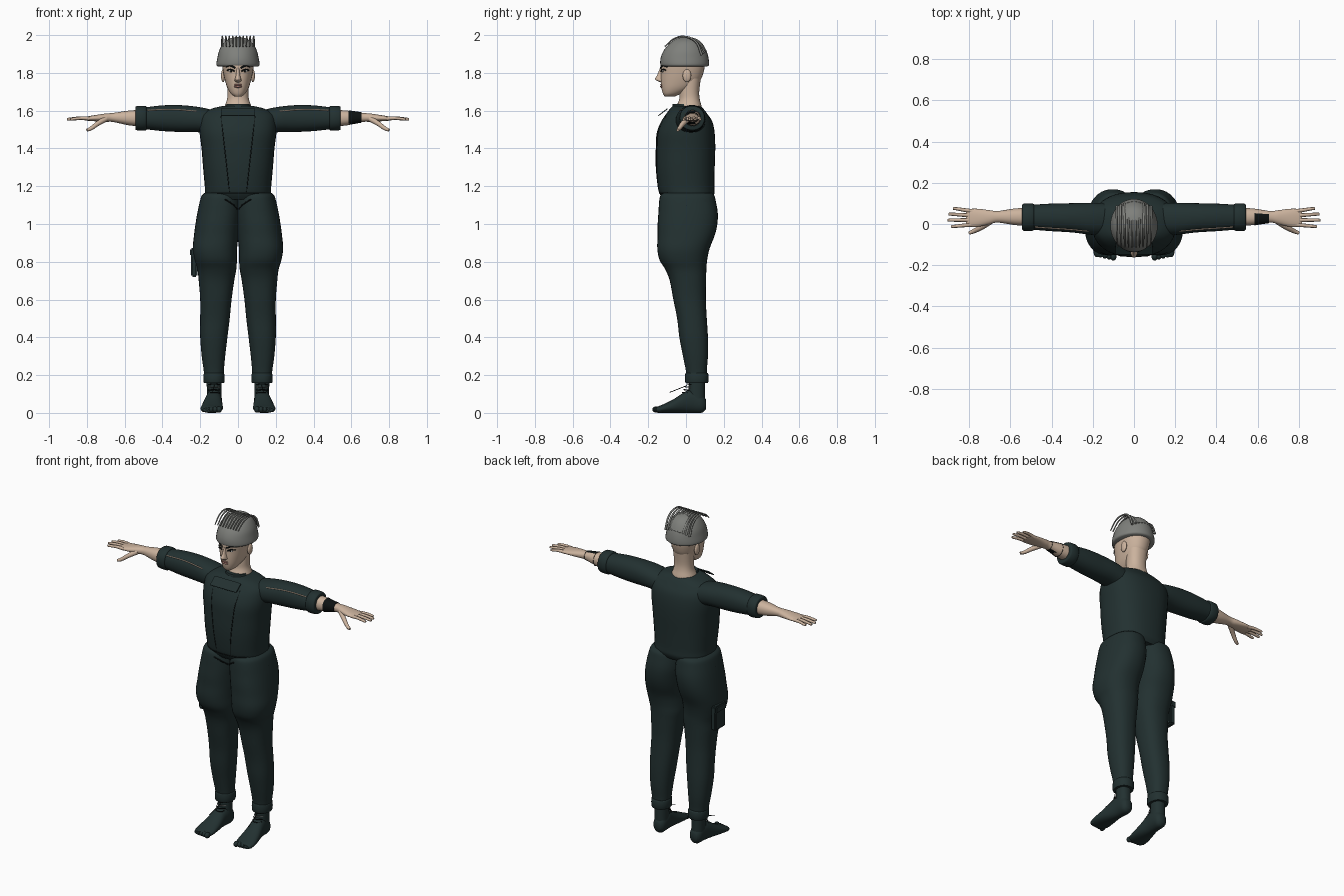
import bpy
import bmesh
from math import cos, sin, pi, copysign
from mathutils import Matrix, Vector

default = bpy.data.objects.get("Cube")
if default:
    bpy.data.objects.remove(default)


def make_material(name, rgb, roughness=0.8):
    mat = bpy.data.materials.new(name)
    mat.use_nodes = True
    colour = (*rgb, 1.0)
    mat.diffuse_color = colour
    shader = mat.node_tree.nodes["Principled BSDF"]
    shader.inputs["Base Color"].default_value = colour
    shader.inputs["Roughness"].default_value = roughness
    return mat


CLOTH = make_material("dark_teal_cloth", (0.016, 0.03, 0.03))
SEAM = make_material("black_seam", (0.004, 0.006, 0.006))
SKIN = make_material("skin", (0.6, 0.45, 0.34))
HAIR = make_material("grey_hair", (0.21, 0.215, 0.2))
LIP = make_material("lip", (0.36, 0.18, 0.15))
WHITE = make_material("eye_white", (0.6, 0.58, 0.55))
LACE = make_material("pale_lace", (0.25, 0.27, 0.26))


def finish(name, bm, mat):
    bmesh.ops.recalc_face_normals(bm, faces=bm.faces)
    mesh = bpy.data.meshes.new(name)
    bm.to_mesh(mesh)
    bm.free()
    mesh.materials.append(mat)
    obj = bpy.data.objects.new(name, mesh)
    bpy.context.collection.objects.link(obj)
    bpy.ops.object.select_all(action="DESELECT")
    bpy.context.view_layer.objects.active = obj
    obj.select_set(True)
    bpy.ops.object.shade_smooth_by_angle(angle=0.9)
    return obj


def smooth_rings(rings, steps):
    """Catmull-Rom interpolation between key rings."""
    keys = [Vector(r) for r in rings]
    out = []
    for i in range(len(keys) - 1):
        a, b = keys[max(i - 1, 0)], keys[i]
        c, d = keys[i + 1], keys[min(i + 2, len(keys) - 1)]
        for k in range(steps):
            t = k / steps
            out.append(0.5 * (2 * b + (c - a) * t + (2 * a - 5 * b + 4 * c - d) * t * t
                              + (3 * b - a - 3 * c + d) * t ** 3))
    return out + [keys[-1]]


def loft(name, axis, rings, mat, side=1, power=2.2, steps=4, segments=32, keep=None):
    """Rings are (position, centre, half width, low, high) along an axis."""
    bm = bmesh.new()
    loops = []
    for t, c, r, lo, hi in smooth_rings(rings, steps):
        loop = []
        for k in range(segments):
            a = 2 * pi * k / segments
            u = c + r * copysign(abs(cos(a)) ** (2 / power), cos(a))
            v = (lo + hi) / 2 + (hi - lo) / 2 * copysign(abs(sin(a)) ** (2 / power), sin(a))
            x, y, z = {"x": (t, u, v), "y": (u, t, v), "z": (u, v, t)}[axis]
            loop.append(bm.verts.new((x * side, y, z)))
        loops.append(loop)
    for a, b in zip(loops, loops[1:]):
        for k in range(segments):
            n = (k + 1) % segments
            bm.faces.new((a[k], a[n], b[n], b[k]))
    bm.faces.new(loops[0])
    bm.faces.new(loops[-1])
    if keep:
        drop = [f for f in bm.faces if not keep(f.calc_center_median())]
        bmesh.ops.delete(bm, geom=drop, context="FACES")
    return finish(name, bm, mat)


def tube(name, points, radius, mat, side=1, tip=1.0):
    """Round cord through points, with a tapering end."""
    curve = bpy.data.curves.new(name, "CURVE")
    curve.dimensions = "3D"
    curve.bevel_depth = radius
    curve.bevel_resolution = 2
    curve.resolution_u = 5
    curve.use_fill_caps = True
    spline = curve.splines.new("BEZIER")
    spline.bezier_points.add(len(points) - 1)
    for i, (p, q) in enumerate(zip(spline.bezier_points, points)):
        p.co = (q[0] * side, q[1], q[2])
        p.handle_left_type = p.handle_right_type = "AUTO"
        p.radius = 1 + (tip - 1) * i / (len(points) - 1)
    temp = bpy.data.objects.new(name + "_path", curve)
    bpy.context.collection.objects.link(temp)
    mesh = temp.to_mesh()
    bm = bmesh.new()
    bm.from_mesh(mesh)
    temp.to_mesh_clear()
    bpy.data.objects.remove(temp)
    return finish(name, bm, mat)


def ball(name, at, size, mat):
    bm = bmesh.new()
    matrix = Matrix.Translation(at) @ Matrix.Diagonal((*size, 1))
    bmesh.ops.create_uvsphere(bm, u_segments=16, v_segments=10, radius=1, matrix=matrix)
    return finish(name, bm, mat)


def box(name, at, size, mat, tilt=0.0, bevel=0.0):
    bm = bmesh.new()
    matrix = Matrix.Translation(at) @ Matrix.Rotation(tilt, 4, "X") @ Matrix.Diagonal((*size, 1))
    bmesh.ops.create_cube(bm, size=1, matrix=matrix)
    if bevel:
        bmesh.ops.bevel(bm, geom=bm.edges[:], offset=bevel, segments=2, affect="EDGES")
    return finish(name, bm, mat)


def front_point(rings, x, z, power=2.2):
    """Point on the front of a vertical loft."""
    for a, b in zip(rings, rings[1:]):
        if a[0] <= z <= b[0]:
            t = (z - a[0]) / (b[0] - a[0])
            _, c, r, lo, hi = Vector(a).lerp(Vector(b), t)
            reach = max(0, 1 - abs((x - c) / r) ** power) ** (1 / power)
            return (x, (lo + hi) / 2 - (hi - lo) / 2 * reach, z)


# Torso, collar and chest details
TORSO = [(1.13, 0, .165, -.12, .135), (1.16, 0, .175, -.14, .15), (1.2, 0, .176, -.15, .15),
         (1.3, 0, .185, -.16, .152), (1.4, 0, .193, -.16, .155), (1.48, 0, .203, -.155, .152),
         (1.54, 0, .203, -.133, .14), (1.58, 0, .19, -.107, .115), (1.61, 0, .14, -.085, .092),
         (1.625, 0, .08, -.07, .075)]
loft("jacket_body", "z", TORSO, CLOTH, power=2.4)
loft("collar", "z", [(1.59, 0, .08, -.085, .075), (1.615, 0, .07, -.075, .068),
                     (1.635, 0, .062, -.07, .06)], CLOTH)
for s in (1, -1):
    path = [front_point(TORSO, s * (.045 + .045 * k / 8), 1.17 + .4 * k / 8, 2.4) for k in range(9)]
    tube("chest_seam", path, .0025, SEAM)
tube("waist_seam", [front_point(TORSO, x / 50, 1.165, 2.4) for x in range(-7, 8)], .003, SEAM)
box("chest_flap", (0, -.122, 1.592), (.18, .062, .005), CLOTH, tilt=.65)

# Trousers, built as two legs meeting at the middle
LEG = [(.17, .127, .05, .004, .112), (.22, .128, .053, 0, .11), (.3, .13, .062, -.016, .116),
       (.4, .128, .072, -.035, .116), (.5, .122, .078, -.047, .11), (.6, .117, .083, -.067, .105),
       (.7, .114, .094, -.086, .106), (.76, .112, .103, -.11, .108), (.81, .118, .112, -.14, .112),
       (.87, .122, .117, -.152, .125), (.94, .115, .118, -.15, .152), (1, .108, .117, -.15, .166),
       (1.06, .1, .115, -.146, .168), (1.12, .094, .108, -.142, .158), (1.15, .092, .1, -.136, .15),
       (1.165, .088, .088, -.12, .135)]
for s in (1, -1):
    loft("trouser_leg", "z", LEG, CLOTH, s, 2.3)
    loft("ankle_cuff", "z", [(.157, .127, .05, .002, .112), (.163, .127, .055, -.004, .118),
                             (.205, .127, .055, -.004, .118), (.212, .127, .05, 0, .112)],
         CLOTH, s, steps=2)
    tube("hip_seam", [(.208, .005, .95), (.213, .005, 1.03), (.203, .005, 1.1)], .004, SEAM, s)
    tube("front_crease", [front_point(LEG, x, z, 2.3) for x, z in
                          ((.005, 1.08), (.035, 1.11), (.07, 1.13))], .004, SEAM, s)
box("thigh_pocket", (-.232, .015, .795), (.036, .1, .15), CLOTH, bevel=.008)
box("pocket_flap", (-.235, .015, .85), (.04, .106, .045), CLOTH, bevel=.008)

# Feet with toes and laces
for s in (1, -1):
    loft("ankle", "z", [(.04, .125, .038, .02, .1), (.1, .126, .038, .012, .1),
                        (.18, .127, .04, .018, .1)], CLOTH, s)
    loft("foot", "y", [(.106, .125, .022, .02, .07), (.085, .125, .037, .001, .1),
                       (.04, .126, .041, 0, .125), (0, .13, .044, 0, .115),
                       (-.06, .135, .054, 0, .076), (-.115, .139, .059, 0, .048),
                       (-.145, .141, .054, 0, .036), (-.16, .141, .046, .004, .028)], CLOTH, s)
    for k in range(5):
        ball("toe", (s * (.1 + .021 * k), -.158 + .005 * k, .018),
             (.015 - .001 * k, .02, .017 - .001 * k), CLOTH)
    for z in (.105, .12, .135, .15):
        y = .012 - (.15 - z) * .5
        tube("lace", [(.097, y + .018, z), (.128, y - .008, z + .003), (.158, y + .018, z)],
             .003, LACE if z == .135 else SEAM, s)
    tube("lace_end", [(.125, .005, .145), (.13, -.045, .125), (.135, -.088, .108)], .002, SEAM, s)

# Arms, sleeves and hands
ARM = [(.5, .035, .045, 1.515, 1.605), (.58, .035, .04, 1.523, 1.6), (.66, .035, .028, 1.54, 1.588),
       (.7, .033, .034, 1.541, 1.585), (.76, .03, .044, 1.544, 1.576), (.8, .03, .043, 1.547, 1.569),
       (.815, .03, .038, 1.55, 1.565)]
for s in (1, -1):
    loft("sleeve", "x", [(.12, .025, .075, 1.47, 1.6), (.2, .025, .078, 1.485, 1.618),
                         (.3, .03, .071, 1.487, 1.629), (.4, .032, .067, 1.492, 1.628),
                         (.5, .033, .06, 1.503, 1.616)], CLOTH, s)
    loft("sleeve_cuff", "x", [(.485, .033, .059, 1.502, 1.618), (.492, .033, .066, 1.494, 1.626),
                              (.535, .033, .066, 1.496, 1.624), (.543, .033, .059, 1.502, 1.618)],
         CLOTH, s, steps=2)
    tube("sleeve_seam", [(.22, -.035, 1.597), (.35, -.024, 1.607), (.48, -.015, 1.602)],
         .003, SKIN, s)
    loft("forearm_and_palm", "x", ARM, SKIN, s)
    for base, tip, reach in ((.062, .075, .87), (.041, .048, .893), (.019, .019, .897), (-.003, -.012, .88)):
        tube("finger", [(.785, base, 1.558), ((.785 + reach) / 2, (base + tip) / 2, 1.56),
                        (reach, tip, 1.555), (reach + .008, tip, 1.554)], .0105, SKIN, s, .55)
    tube("thumb", [(.7, .012, 1.557), (.745, -.018, 1.53), (.78, -.036, 1.505), (.8, -.044, 1.497)],
         .016, SKIN, s, .5)
loft("wrist_wrap", "x", [(.585, .035, .042, 1.52, 1.602), (.62, .035, .036, 1.53, 1.597),
                         (.655, .035, .031, 1.537, 1.592)], SEAM, keep=lambda p: p.y < .05 and p.z > 1.53)

# Head and neck
HEAD = [(1.675, 0, .018, -.112, -.06), (1.69, 0, .038, -.122, -.025), (1.72, 0, .056, -.13, .035),
        (1.76, 0, .069, -.133, .075), (1.8, 0, .078, -.133, .092), (1.84, 0, .084, -.134, .1),
        (1.88, 0, .083, -.125, .1), (1.92, 0, .06, -.09, .08)]
loft("head", "z", HEAD, SKIN)
loft("neck", "z", [(1.59, 0, .082, -.06, .088), (1.625, 0, .07, -.05, .082), (1.66, 0, .058, -.036, .073),
                   (1.7, 0, .056, -.034, .07), (1.77, 0, .06, -.03, .078)], SKIN)
loft("nose", "z", [(1.75, 0, .01, -.135, -.1), (1.758, 0, .018, -.153, -.1), (1.768, 0, .016, -.164, -.1),
                   (1.79, 0, .011, -.152, -.1), (1.825, 0, .008, -.138, -.1)], SKIN, segments=16)
for z, height in ((1.737, .005), (1.727, .006)):
    ball("lip", (0, -.129, z), (.022, .008, height), LIP)
for s in (1, -1):
    ball("ear", (s * .079, .005, 1.785), (.011, .023, .034), SKIN)
    x, y, z = front_point(HEAD, s * .036, 1.81)
    ball("eye", (x, y + .001, z), (.015, .004, .007), WHITE)
    ball("iris", (x, y - .002, z), (.006, .003, .006), SEAM)
    lid = [front_point(HEAD, s * a, b) for a, b in ((.018, 1.808), (.036, 1.818), (.057, 1.814))]
    tube("eyelid", lid, .004, SEAM)
    brow = [front_point(HEAD, s * a, b) for a, b in ((.014, 1.826), (.04, 1.837), (.064, 1.83))]
    tube("eyebrow", brow, .0055, SEAM, tip=.5)

# Cropped hair cap with long strands combed forward over it
loft("hair_cap", "z", [(1.835, 0, .108, -.128, .114), (1.845, 0, .115, -.136, .122),
                       (1.88, 0, .109, -.134, .119), (1.92, 0, .099, -.117, .107),
                       (1.96, 0, .075, -.083, .082), (1.982, 0, .042, -.048, .05),
                       (1.99, 0, .01, -.01, .015)], HAIR, power=2)
for k in range(10):
    x = (k - 4.5) * .0185
    drop = x * x * 3
    tube("hair_strand", [(x, .105 - drop, 1.915 - drop), (x, .05, 1.967), (x, -.01, 1.992),
                         (x, -.06, 1.982), (x * .95, -.112, 1.94)], .0065, HAIR, tip=.5)
